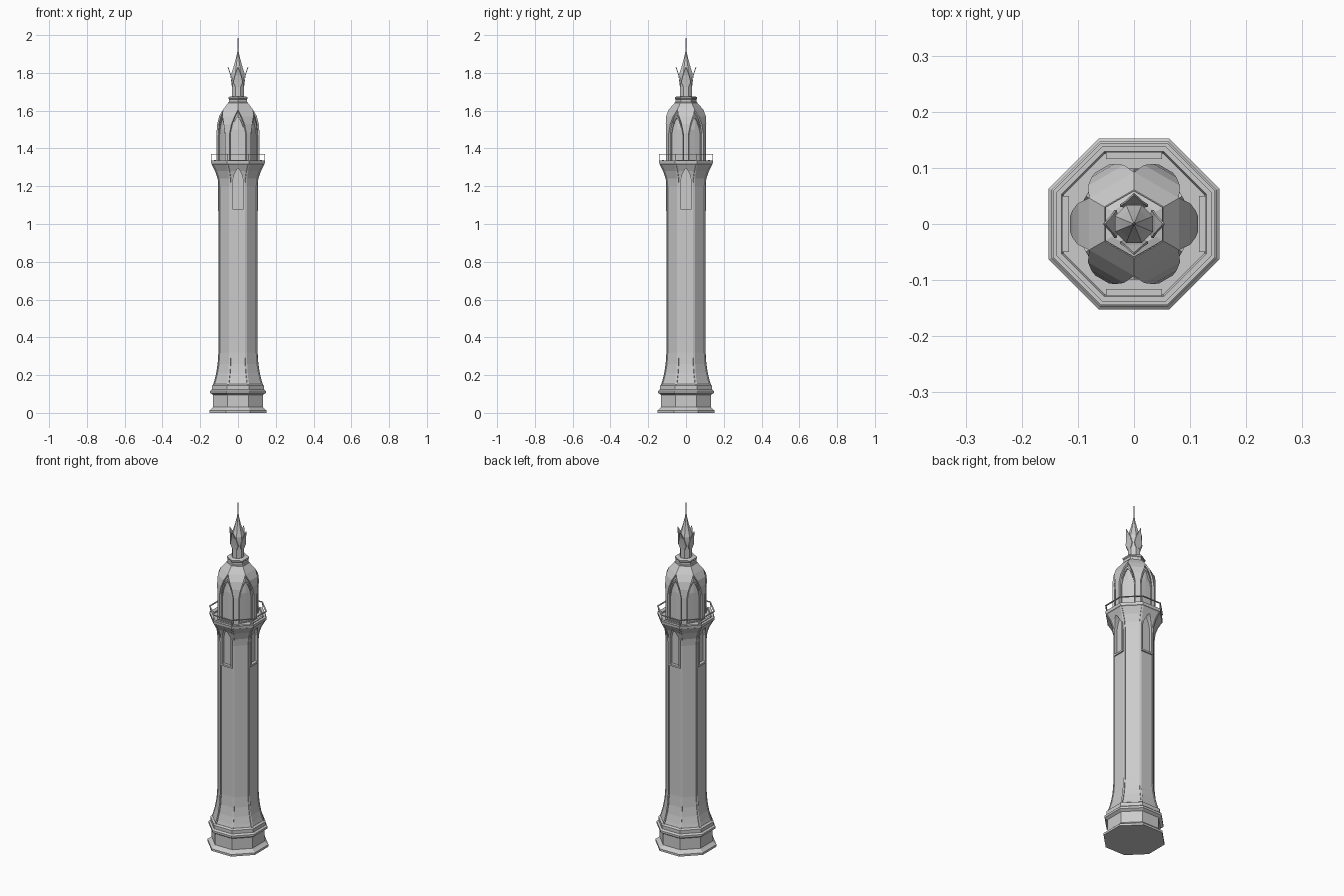
import bpy, bmesh
from math import cos, sin, pi, radians

if "Cube" in bpy.data.objects:
    bpy.data.objects.remove(bpy.data.objects["Cube"])

C8 = cos(pi / 8)
CARDINAL = [k * pi / 2 for k in range(4)]
EIGHT = [pi / 8 + k * pi / 4 for k in range(8)]
SIX = [k * pi / 3 for k in range(6)]


def make(name, verts, faces):
    me = bpy.data.meshes.new(name)
    me.from_pydata(verts, [], faces)
    bm = bmesh.new()
    bm.from_mesh(me)
    bmesh.ops.remove_doubles(bm, verts=bm.verts, dist=1e-5)
    bmesh.ops.recalc_face_normals(bm, faces=bm.faces)
    bm.to_mesh(me)
    bm.free()
    ob = bpy.data.objects.new(name, me)
    bpy.context.collection.objects.link(ob)
    return ob


def polar(t, r, s, z):
    """Point r outward and s sideways in direction t."""
    return (r * cos(t) - s * sin(t), r * sin(t) + s * cos(t), z)


def loft(name, rows, n, rot=0.0, closed=False):
    """Stack of n-gon rings (z, circumradius or alternating pair)."""
    verts, faces = [], []
    for z, r in rows:
        pair = r if isinstance(r, tuple) else (r, r)
        verts += [polar(rot + 2 * pi * k / n, pair[k % 2], 0, z) for k in range(n)]
    m = len(rows)
    for i in range(m if closed else m - 1):
        a, b = i * n, (i + 1) % m * n
        faces += [(a + k, a + (k + 1) % n, b + (k + 1) % n, b + k) for k in range(n)]
    if not closed:
        faces += [tuple(range(n)), tuple(range((m - 1) * n, m * n))]
    return make(name, verts, faces)


def strips(name, rows, angles, th):
    """Closed strips, rows (z, outward distance, half width), repeated round the axis."""
    verts, faces = [], []
    for t in angles:
        o = len(verts)
        for z, r, w in rows:
            verts += [polar(t, r, -w, z), polar(t, r, w, z),
                      polar(t, r - th, w, z), polar(t, r - th, -w, z)]
        for i in range(len(rows) - 1):
            a = o + 4 * i
            faces += [(a + k, a + (k + 1) % 4, a + 4 + (k + 1) % 4, a + 4 + k) for k in range(4)]
        e = o + 4 * (len(rows) - 1)
        faces += [(o, o + 1, o + 2, o + 3), (e, e + 1, e + 2, e + 3)]
    return make(name, verts, faces)


def arch(w, z0, zs, zp):
    """Pointed arch outline (sideways, z)."""
    h = zp - zs
    return [(-w, z0), (w, z0), (w, zs), (.75 * w, zs + .45 * h), (.4 * w, zs + .78 * h),
            (0, zp), (-.4 * w, zs + .78 * h), (-.75 * w, zs + .45 * h), (-w, zs)]


def octa(rows):
    return [(z, a / C8) for z, a in rows]


# Plinth and mouldings
loft("plinth", octa([(0, .152), (.012, .152), (.022, .14), (.03, .132), (.095, .132),
                     (.105, .147), (.117, .147), (.125, .138), (.145, .138), (.152, .128)]), 8, pi / 8)

# Shaft with flared foot and flared balcony crown
foot = [(.14, .131), (.17, .122), (.21, .112), (.26, .104), (.32, .1)]
crown = [(1.2, .1), (1.24, .104), (1.28, .117), (1.315, .136)]
shaft = loft("shaft", octa(foot + crown + [(1.318, .141), (1.335, .143), (1.335, .129),
                                           (1.328, .126)]), 8, pi / 8)

# Pointed niches cut in the four main faces
outline = arch(.028, 1.08, 1.23, 1.295)
n = len(outline)
verts, faces = [], []
for t in CARDINAL:
    o = len(verts)
    verts += [polar(t, r, s, z) for r in (.09, .2) for s, z in outline]
    faces += [(o + k, o + (k + 1) % n, o + n + (k + 1) % n, o + n + k) for k in range(n)]
    faces += [tuple(range(o, o + n)), tuple(range(o + n, o + 2 * n))]
cutter = make("niche_cutter", verts, faces)
cutter.hide_render = True
cutter.hide_set(True)
mod = shaft.modifiers.new("niches", 'BOOLEAN')
mod.operation = 'DIFFERENCE'
mod.solver = 'EXACT'
mod.object = cutter

# Raised niche frames
outer = arch(.037, 1.07, 1.23, 1.307)
verts, faces = [], []
for t in CARDINAL:
    o = len(verts)
    for r, line in ((.107, outline), (.107, outer), (.092, outer), (.092, outline)):
        verts += [polar(t, r, s, z) for s, z in line]
    for j in range(4):
        a, b = o + j * n, o + (j + 1) % 4 * n
        faces += [(a + k, a + (k + 1) % n, b + (k + 1) % n, b + k) for k in range(n)]
make("niche_frames", verts, faces)

# Slim ribs on the shaft corners
strips("corner_ribs", [(z, a / C8 + .002, .005) for z, a in foot + crown], EIGHT, .012)

# Balcony kerbs, handrail and thin posts
strips("balcony_kerbs", [(1.325, .128, .05), (1.338, .128, .05)], CARDINAL, .012)
loft("balcony_rail", octa([(1.367, .144), (1.371, .144), (1.371, .137), (1.367, .137)]),
     8, pi / 8, closed=True)
strips("rail_posts", [(1.33, .152, .001), (1.369, .152, .001)], EIGHT, .002)

# Hexagonal lantern wall with arched panels, and the dome petals between them
loft("lantern_wall", [(1.325, (.107, .094)), (1.5, (.107, .094)), (1.56, (.094, .092)),
                      (1.6, (.074, .085)), (1.63, (.05, .056))], 12)
T6 = .57735
strips("dome_petals", [(1.325, .114, .014), (1.48, .114, .014), (1.53, .11, .024),
                       (1.57, .1, .037), (1.605, .08, .08 * T6), (1.64, .053, .053 * T6)], SIX, .01)

# Thin pointed mouldings inside each panel
inner, edge = arch(.033, 1.335, 1.47, 1.565), arch(.038, 1.33, 1.47, 1.578)
verts, faces = [], []
for t in [a + pi / 6 for a in SIX]:
    o = len(verts)
    for r, line in ((.099, inner), (.099, edge), (.085, edge), (.085, inner)):
        verts += [polar(t, r, s, z) for s, z in line]
    for j in range(4):
        a, b = o + j * n, o + (j + 1) % 4 * n
        faces += [(a + k, a + (k + 1) % n, b + (k + 1) % n, b + k) for k in range(n)]
make("panel_mouldings", verts, faces)

# Collar above the dome
loft("collar", [(1.63, .06), (1.643, .06), (1.646, .055), (1.66, .055), (1.664, .059),
                (1.672, .059), (1.676, .045)], 6, pi / 6)

# Finial: neck, four flaring leaves, spire and needle
loft("finial_neck", octa([(1.67, .031), (1.75, .031), (1.79, .034)]), 8, pi / 8)
strips("finial_leaves", [(1.725, .032, .013), (1.75, .035, .025), (1.79, .041, .016),
                         (1.832, .055, .0005)], CARDINAL, .004)
loft("spire", octa([(1.775, .034), (1.8, .034), (1.83, .024), (1.87, .013), (1.91, .004),
                    (2.0, .0008)]), 8, pi / 8)
